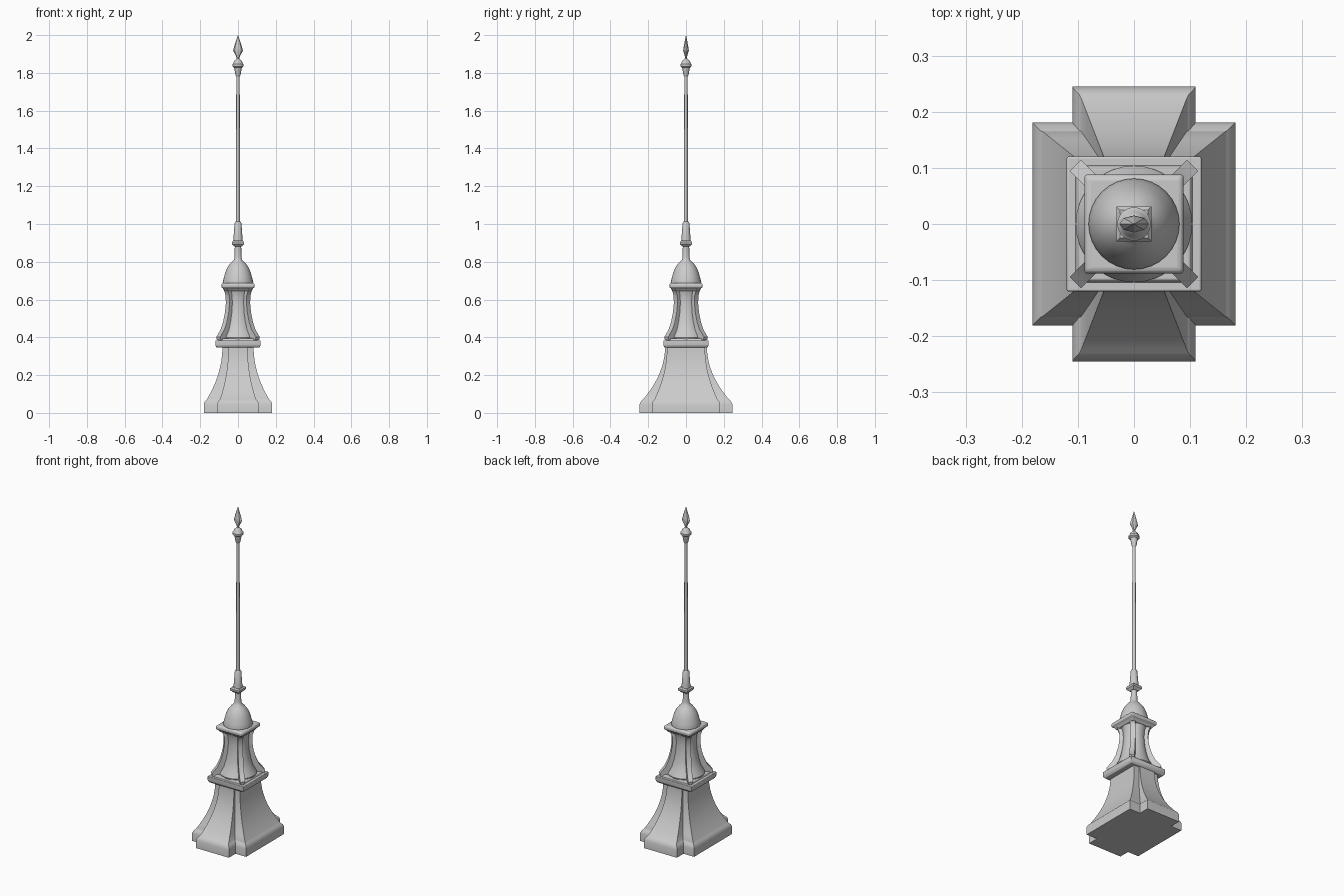
import bpy, bmesh, math
from mathutils import Matrix

cube = bpy.data.objects.get("Cube")
if cube:
    bpy.data.objects.remove(cube, do_unlink=True)

stone = bpy.data.materials.new("light_grey_stone")
stone.use_nodes = True
stone.diffuse_color = (0.6, 0.6, 0.6, 1)
stone.node_tree.nodes["Principled BSDF"].inputs["Base Color"].default_value = (0.6, 0.6, 0.6, 1)


def finish(name, bm, angle=35, bevel=0):
    bmesh.ops.recalc_face_normals(bm, faces=bm.faces)
    mesh = bpy.data.meshes.new(name)
    bm.to_mesh(mesh)
    bm.free()
    mesh.materials.append(stone)
    obj = bpy.data.objects.new(name, mesh)
    bpy.context.collection.objects.link(obj)
    if bevel:
        mod = obj.modifiers.new("soft_edges", "BEVEL")
        mod.width, mod.segments, mod.limit_method = bevel, 2, "ANGLE"
    bpy.ops.object.select_all(action="DESELECT")
    obj.select_set(True)
    bpy.context.view_layer.objects.active = obj
    bpy.ops.object.shade_smooth_by_angle(angle=math.radians(angle))
    return obj


def loft(name, rows, outline, angle=35, bevel=0):
    """Stack scaled copies of an outline; rows hold x scale, y scale, height."""
    bm = bmesh.new()
    rings = [[bm.verts.new((x * sx, y * sy, z)) for x, y in outline] for sx, sy, z in rows]
    for low, high in zip(rings, rings[1:]):
        for i in range(len(outline)):
            j = (i + 1) % len(outline)
            bm.faces.new((low[i], low[j], high[j], high[i]))
    bm.faces.new(rings[0])
    bm.faces.new(rings[-1])
    return finish(name, bm, angle, bevel)


def lathe(name, profile, sides=32, squash=1, angle=35):
    ring = [(math.cos(math.tau * i / sides), math.sin(math.tau * i / sides)) for i in range(sides)]
    return loft(name, [(r, r * squash, z) for r, z in profile], ring, angle)


SQUARE = [(-1, -1), (1, -1), (1, 1), (-1, 1)]


def flare(bottom, top, z0, z1, power, steps=10):
    """Concave sweep from a wide foot to a narrow top."""
    out = []
    for i in range(steps + 1):
        t = i / steps
        k = (1 - t) ** power
        out.append(tuple(b + (a - b) * k for a, b in zip(bottom, top)) + (z0 + (z1 - z0) * t,))
    return out


# Flared cross-shaped base with plinth
loft("base_body", [(0.181, 0.181, 0), (0.181, 0.181, 0.046), (0.176, 0.176, 0.06), (0.166, 0.166, 0.07)]
     + flare((0.163, 0.165), (0.082, 0.1), 0.075, 0.36, 2.1), SQUARE)
loft("base_wings", [(0.11, 0.245, 0), (0.11, 0.245, 0.046), (0.106, 0.239, 0.06), (0.097, 0.23, 0.07)]
     + flare((0.094, 0.224), (0.05, 0.11), 0.075, 0.36, 2.1), SQUARE)

# Square ledges
loft("lower_ledge", [(0.112, 0.112, 0.345), (0.12, 0.12, 0.357), (0.12, 0.12, 0.384)], SQUARE, bevel=0.003)
loft("lower_ledge_step", [(0.106, 0.106, 0.38), (0.1, 0.1, 0.395)], SQUARE, bevel=0.003)
loft("upper_ledge", [(0.07, 0.07, 0.645), (0.08, 0.08, 0.66), (0.088, 0.088, 0.664),
                     (0.088, 0.088, 0.682), (0.081, 0.081, 0.688)], SQUARE, bevel=0.004)

# Waisted middle section
lathe("waist", [(0.1, 0.385), (0.104, 0.4), (0.097, 0.415), (0.083, 0.44), (0.071, 0.48), (0.062, 0.53),
                (0.058, 0.58), (0.06, 0.62), (0.067, 0.645), (0.074, 0.662)])

# Diagonal ribs on the four corners of the waist
RIB = [(0.145, 0.387), (0.148, 0.402), (0.138, 0.415), (0.117, 0.44), (0.098, 0.48), (0.084, 0.53),
       (0.077, 0.58), (0.079, 0.62), (0.088, 0.645), (0.1, 0.662)]
for n, corner in enumerate(("back_left", "back_right", "front_right", "front_left")):
    bm = bmesh.new()
    sides = [[bm.verts.new((r, w, z)) for r, z in [(0.03, 0.387)] + RIB + [(0.03, 0.662)]]
             for w in (-0.014, 0.014)]
    count = len(sides[0])
    for i in range(count):
        j = (i + 1) % count
        bm.faces.new((sides[0][i], sides[0][j], sides[1][j], sides[1][i]))
    for side in sides:
        bm.faces.new(side)
    bm.transform(Matrix.Rotation(math.radians(45 + 90 * n), 4, "Z"))
    finish("rib_" + corner, bm)

# Dome, neck and pole socket
lathe("dome", [(0.08, 0.683), (0.081, 0.692), (0.075, 0.715), (0.067, 0.745), (0.055, 0.772),
               (0.038, 0.795), (0.022, 0.81), (0.018, 0.825), (0.017, 0.885)])
loft("socket_collar", [(0.018, 0.018, 0.88), (0.031, 0.031, 0.893), (0.031, 0.031, 0.905),
                       (0.025, 0.025, 0.912)], SQUARE)
lathe("pole_socket", [(0.026, 0.905), (0.024, 0.925), (0.018, 1.005), (0.013, 1.012)], 16)
lathe("pole", [(0.011, 1.0), (0.009, 1.79)], 12)

# Finial cup, ball and spear point
lathe("finial_cup", [(0.009, 1.78), (0.014, 1.79), (0.018, 1.815), (0.021, 1.828), (0.03, 1.835),
                     (0.03, 1.846), (0.025, 1.85), (0.022, 1.86), (0.013, 1.87), (0.007, 1.875)], 20)
lathe("spear_neck", [(0.006, 1.87), (0.006, 1.9)], 10)
lathe("spear_point", [(0.006, 1.875), (0.012, 1.892), (0.026, 1.918), (0.022, 1.935),
                      (0.01, 1.972), (0.001, 2.0)], 8, squash=0.58, angle=25)
